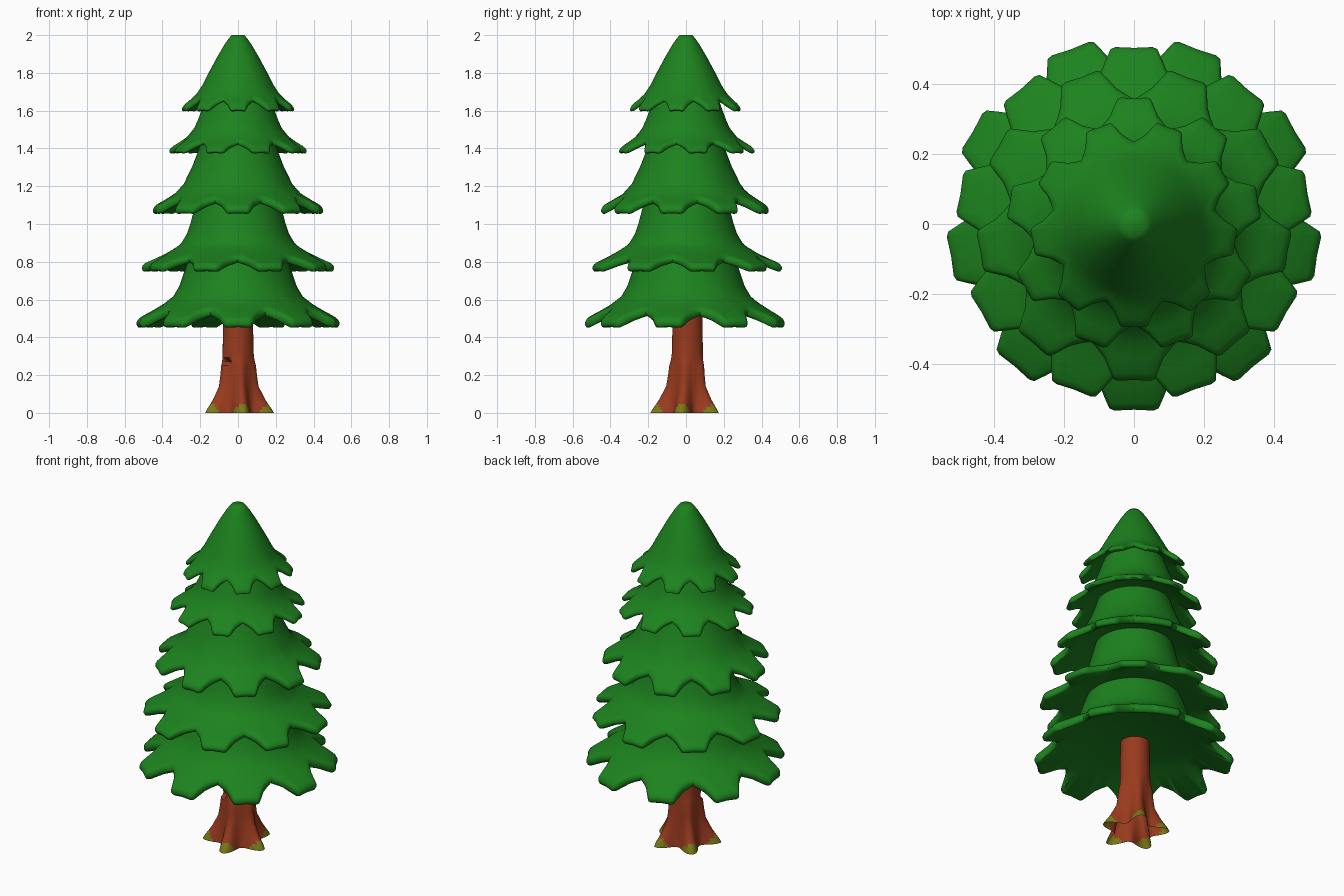
import bpy, bmesh, math

if "Cube" in bpy.data.objects:
    bpy.data.objects.remove(bpy.data.objects["Cube"])


def material(name, rgb):
    m = bpy.data.materials.new(name)
    m.diffuse_color = (*rgb, 1)
    m.use_nodes = True
    m.node_tree.nodes["Principled BSDF"].inputs["Base Color"].default_value = m.diffuse_color
    return m


NEEDLES = material("needle_green", (0.012, 0.225, 0.013))
BARK = material("bark_brown", (0.32, 0.043, 0.013))
MOSS = material("moss_olive", (0.2, 0.19, 0.009))


def lerp_table(table, x):
    """Piecewise linear lookup in a table of (x, y) with rising x."""
    if x <= table[0][0]:
        return table[0][1]
    for (x0, y0), (x1, y1) in zip(table, table[1:]):
        if x <= x1:
            return y0 + (y1 - y0) * (x - x0) / (x1 - x0)
    return table[-1][1]


def soft_table(table, x, w=0.02):
    """Lookup with the corners rounded by averaging."""
    lo, hi = table[0][0], table[-1][0]
    w = min(w, x - lo, hi - x)
    if w <= 0:
        return lerp_table(table, x)
    return sum(lerp_table(table, x + w * k / 3) for k in range(-3, 4)) / 7


def loft(name, rings, mats, rule=None, angle=40, bottom=True):
    """Skin through rings of points, capped at the ends."""
    bm = bmesh.new()
    vs = [[bm.verts.new(p) for p in ring] for ring in rings]
    n = len(vs[0])
    for a, b in zip(vs, vs[1:]):
        for i in range(n):
            j = (i + 1) % n
            bm.faces.new((a[i], a[j], b[j], b[i]))
    if bottom:
        bm.faces.new(vs[0][::-1])
    bm.faces.new(vs[-1])
    bmesh.ops.recalc_face_normals(bm, faces=bm.faces)
    if rule:
        for f in bm.faces:
            f.material_index = rule(f)
    me = bpy.data.meshes.new(name)
    bm.to_mesh(me)
    bm.free()
    for m in mats:
        me.materials.append(m)
    ob = bpy.data.objects.new(name, me)
    bpy.context.collection.objects.link(ob)
    bpy.ops.object.select_all(action='DESELECT')
    ob.select_set(True)
    bpy.context.view_layer.objects.active = ob
    bpy.ops.object.shade_smooth_by_angle(angle=math.radians(angle))
    return ob


# Branch tiers: nine blunt lobes around a flared skirt
LOBES = 9
STEPS = [-20, -16, -12.3, -9.8, -7.6, -6, 0, 6, 7.6, 9.8, 12.3, 16]
OUTLINE = [(0, 0.98), (6, 0.99), (7.6, 0.982), (9.8, 0.925), (12.3, 0.865), (16, 0.82), (20, 0.785)]


def tier(name, start, tip, thick, profile):
    angles = [(start + 40 * k + s, abs(s)) for k in range(LOBES) for s in STEPS]
    inner = 0.63 * tip

    def ring(radius, drop=0.0):
        pts = []
        for deg, off in angles:
            edge = tip * lerp_table(OUTLINE, off)
            r = radius(edge)
            a = math.radians(deg)
            pts.append((r * math.cos(a), r * math.sin(a), soft_table(profile, r) - drop))
        return pts

    rings = [ring(lambda e, r=r: r) for r, z in profile if r < inner - 0.01]
    for t in (0, 0.3, 0.6):
        rings.append(ring(lambda e, t=t: inner + (e - inner) * t))
    # rounded lip, then the underside
    for inset, drop in ((0.02, 0.0), (0.008, 0.08), (0.0, 0.3), (0.0, 0.6), (0.008, 0.93), (0.02, 1.1)):
        rings.append(ring(lambda e, i=inset: e - i, thick * drop))
    rings.append(ring(lambda e: inner * 0.98, thick + 0.025))
    loft(name, rings, [NEEDLES], angle=50)


tier("branch_tier_1", -90, 0.543, 0.05,
     [(0.24, 0.86), (0.265, 0.81), (0.285, 0.75), (0.31, 0.66), (0.345, 0.61), (0.41, 0.565), (0.543, 0.492)])
tier("branch_tier_2", 90, 0.515, 0.042,
     [(0.21, 1.16), (0.238, 1.06), (0.25, 1.0), (0.27, 0.94), (0.3, 0.893), (0.39, 0.838), (0.515, 0.783)])
tier("branch_tier_3", -90, 0.456, 0.044,
     [(0.202, 1.42), (0.212, 1.38), (0.243, 1.3), (0.28, 1.22), (0.32, 1.167), (0.456, 1.088)])
tier("branch_tier_4", 90, 0.368, 0.034,
     [(0.165, 1.68), (0.2, 1.59), (0.215, 1.53), (0.265, 1.46), (0.368, 1.398)])
tier("branch_tier_5", -90, 0.3, 0.035,
     [(0.034, 2.0), (0.05, 1.982), (0.07, 1.955), (0.11, 1.885), (0.16, 1.793), (0.2, 1.71), (0.23, 1.675), (0.3, 1.62)])


# Trunk: open at the ground, flares into five roots, with a small notch in the bark
ROOT_START = 63
SIDES = 90


def root_weight(deg):
    return (0.5 + 0.5 * math.cos(math.radians(5 * (deg - ROOT_START)))) ** 1.4


# (height, valley radius, root radius)
TRUNK = [(0.0, 0.105, 0.192), (0.018, 0.103, 0.182), (0.032, 0.1, 0.172), (0.048, 0.098, 0.161),
         (0.07, 0.096, 0.146), (0.14, 0.089, 0.11), (0.2, 0.086, 0.101), (0.25, 0.084, 0.096),
         (0.272, 0.082, 0.09), (0.292, 0.081, 0.086), (0.32, 0.081, 0.083), (0.45, 0.08, 0.08),
         (0.6, 0.078, 0.078)]


def trunk_ring(z, valley, root):
    pts = []
    for i in range(SIDES):
        deg = 360 * i / SIDES
        a = math.radians(deg)
        r = valley + (root - valley) * root_weight(deg)
        if z == 0.272 and 195 < deg < 245:
            r -= 0.035 * math.cos(math.radians((deg - 220) * 3.6))
        pts.append((r * math.cos(a), r * math.sin(a) + 0.008 * min(1, z / 0.3), z))
    return pts


# Moss sits on the low ends of the roots
def moss_rule(f):
    if len(f.verts) > 4:
        return 0
    c = f.calc_center_median()
    w = root_weight(math.degrees(math.atan2(c.y, c.x)))
    limit = 0.048 if w > 0.85 else 0.032 if w > 0.6 else 0.018
    return 1 if w > 0.35 and c.z < limit else 0


loft("trunk", [trunk_ring(*t) for t in TRUNK], [BARK, MOSS], moss_rule, 50, bottom=False)
